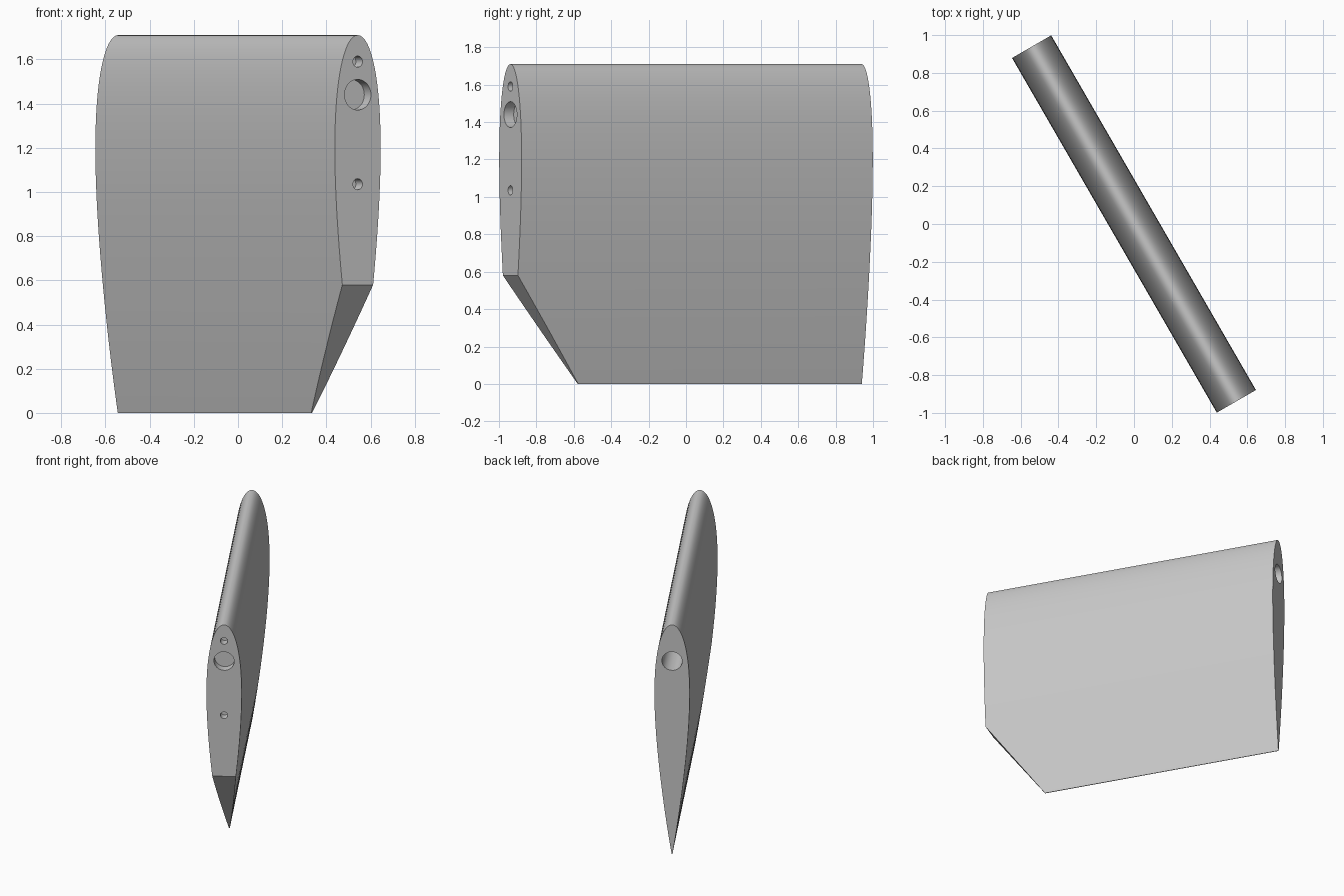
import bpy, bmesh, math
from mathutils import Matrix, Vector

default = bpy.data.objects.get("Cube")
if default:
    bpy.data.objects.remove(default, do_unlink=True)

CHORD = 1.71          # height of the blade
HALF_SPAN = 1.084     # half the length along its axis
THICKNESS = 0.14      # thickness as a share of the chord
STEPS = 48
TURN = Matrix.Rotation(math.radians(-60), 4, 'Z')

grey = bpy.data.materials.new("plain_grey")
grey.use_nodes = True
colour = (0.57, 0.57, 0.57, 1)
grey.diffuse_color = colour
grey.node_tree.nodes["Principled BSDF"].inputs["Base Color"].default_value = colour


def half_width(t):
    """Symmetric wing section, t = 0 at the nose and 1 at the tail."""
    return 5 * THICKNESS * CHORD * (0.2969 * math.sqrt(t) - 0.126 * t
                                    - 0.3516 * t**2 + 0.2843 * t**3 - 0.1015 * t**4)


def make_object(name, bm):
    bmesh.ops.recalc_face_normals(bm, faces=bm.faces)
    mesh = bpy.data.meshes.new(name)
    bm.to_mesh(mesh)
    bm.free()
    mesh.materials.append(grey)
    obj = bpy.data.objects.new(name, mesh)
    bpy.context.collection.objects.link(obj)
    return obj


# Blade: wing section extruded along its span, nose up
ts = [(1 - math.cos(math.pi * i / STEPS)) / 2 for i in range(STEPS + 1)]
side = [(half_width(t), CHORD * (1 - t)) for t in ts]
outline = side + [(-y, z) for y, z in reversed(side[1:])]
bm = bmesh.new()
end = bm.faces.new([bm.verts.new((-HALF_SPAN, y, z)) for y, z in outline])
new = bmesh.ops.extrude_face_region(bm, geom=[end])["geom"]
bmesh.ops.translate(bm, vec=(2 * HALF_SPAN, 0, 0),
                    verts=[g for g in new if isinstance(g, bmesh.types.BMVert)])
if end.is_valid is False or len(bm.faces) < len(outline) + 2:
    bm.edges.ensure_lookup_table()
    bmesh.ops.holes_fill(bm, edges=[e for e in bm.edges if e.is_boundary], sides=0)

# Slanted lower corner
cut = bmesh.ops.bisect_plane(bm, geom=bm.verts[:] + bm.edges[:] + bm.faces[:],
                             plane_co=(HALF_SPAN, 0, 0.58),
                             plane_no=Vector((0.58, 0, -0.417)).normalized(),
                             clear_outer=True)["geom_cut"]
bmesh.ops.edgeloop_fill(bm, edges=[g for g in cut if isinstance(g, bmesh.types.BMEdge)])
blade = make_object("blade", bm)

# Round bores: end sign, height, radius, depth
bores = [(1, 1.44, 0.069, 0.06), (1, 1.59, 0.025, 0.06),
         (1, 1.035, 0.025, 0.06), (-1, 1.44, 0.069, 1.0)]
bm = bmesh.new()
for sign, z, radius, depth in bores:
    place = (Matrix.Translation((sign * HALF_SPAN, 0, z))
             @ Matrix.Rotation(math.pi / 2, 4, 'Y'))
    bmesh.ops.create_cone(bm, cap_ends=True, segments=40, radius1=radius,
                          radius2=radius, depth=2 * depth, matrix=place)
cutter = make_object("bore_cutter", bm)
cutter.hide_render = True

drill = blade.modifiers.new("bores", 'BOOLEAN')
drill.operation = 'DIFFERENCE'
drill.solver = 'EXACT'
drill.object = cutter
bpy.ops.object.select_all(action='DESELECT')
blade.select_set(True)
bpy.context.view_layer.objects.active = blade
bpy.ops.object.modifier_apply(modifier=drill.name)
bpy.data.objects.remove(cutter, do_unlink=True)

# Smooth skin with crisp ends, turned to its resting direction
bpy.ops.object.shade_smooth_by_angle(angle=math.radians(30))
blade.data.transform(TURN)
